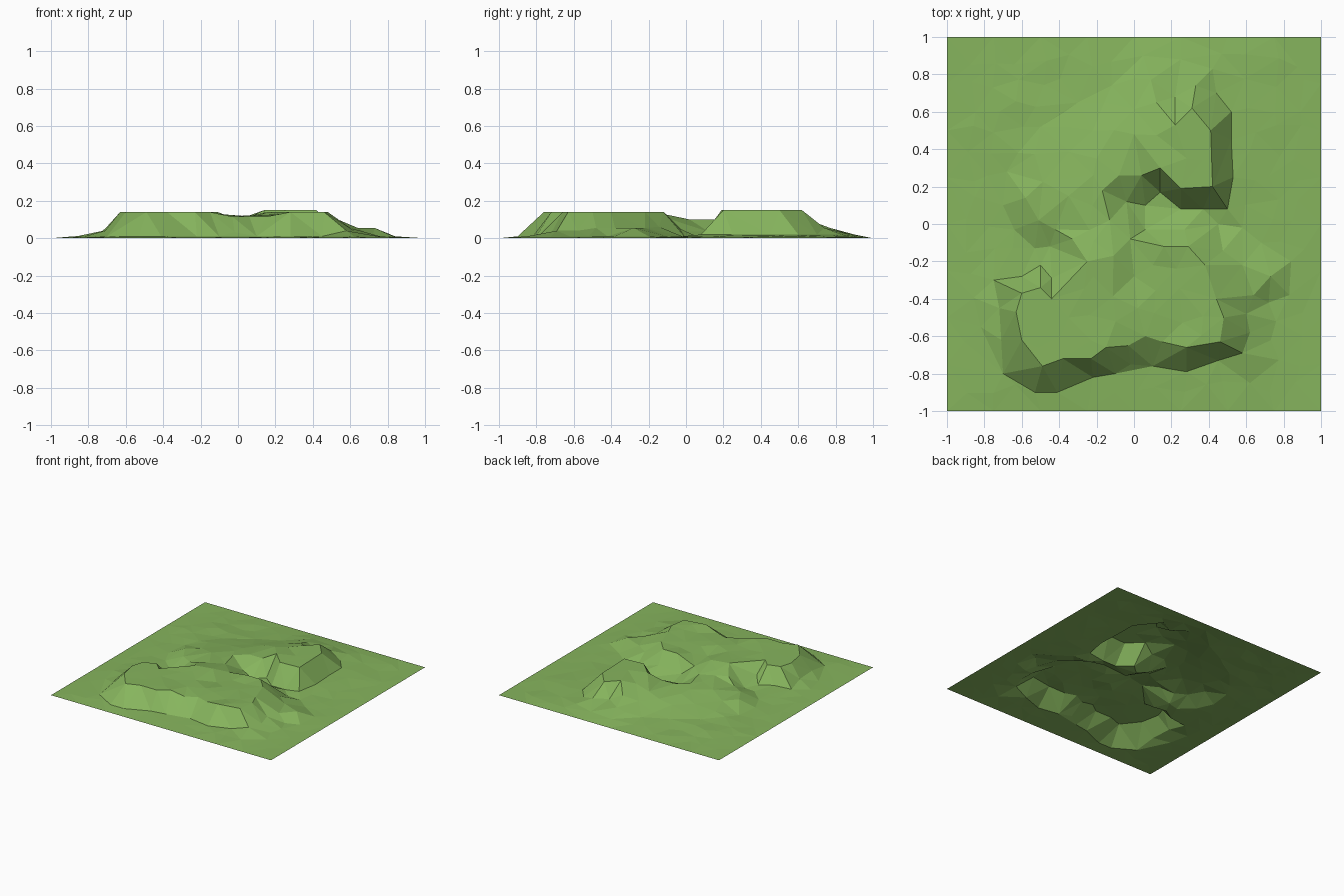
import bpy
import bmesh
import random
from mathutils import Vector, noise
from mathutils.bvhtree import BVHTree
from mathutils.geometry import delaunay_2d_cdt

cube = bpy.data.objects.get("Cube")
if cube:
    bpy.data.objects.remove(cube)

random.seed(4)
UNIT = 0.01          # contour positions are given in hundredths
points, creases = [], []


def contour(height, *pairs, crease=True):
    """Add a line of survey points at one height, joined by a crease."""
    start = len(points)
    points.extend(Vector((x * UNIT, y * UNIT, height)) for x, y in pairs)
    if crease:
        creases.extend((i, i + 1) for i in range(start, len(points) - 1))


def spots(height, *pairs):
    """Add loose survey points at one height."""
    contour(height, *pairs, crease=False)


# front plateau: west rim and south rim, its low middle, then the east rim
contour(0.14, (-50, -34), (-60, -37), (-63, -47), (-60, -62), (-49, -76),
        (-38, -72), (-23, -72), (-15, -66))
contour(0.115, (-3, -65), (6, -60), (15, -63))
contour(0.14, (28, -66), (46, -63), (48, -50), (44, -40), (38, -22),
        (29, -12), (16, -12))
contour(0.14, (-50, -34), (-44, -40), (-25, -20), (-11, -17))
spots(0.12, (10, -22), (2, -45))

# front plateau: foot of the slopes
contour(0.01, (-82, -55), (-70, -80), (-53, -90), (-41, -90), (-22, -82),
        (-10, -80), (10, -76), (28, -79), (45, -73), (62, -85))
spots(0.04, (-72, -45), (-71, -62), (58, -69), (62, -58))
contour(0.055, (60, -48), (64, -38), (73, -28), (58, -22))
contour(0.01, (76, -52), (72, -42), (83, -38), (84, -20), (68, -10),
        (58, -2))

# notch in the north-west side of the front plateau
contour(0.02, (-75, -30), (-60, -28), (-50, -22), (-45, -12))
spots(0.06, (-44, -29))
spots(0.1, (-33, -8))

# gentle western ridge
contour(0.06, (-42, -3), (-51, 2), (-58, 14))
contour(0.01, (-53, -13), (-64, -3), (-70, 10), (-68, 28))
spots(0.085, (-35, 15), (-20, 35))

# hollow between the plateaus, open to the east
contour(0.1, (-2, -8), (-13, 2), (-17, 18), (-8, 26), (4, 26))
spots(0.1, (0, -28))
contour(0.0, (6, 10), (14, 17), (25, 8), (37, 8), (45, 0))
spots(0.035, (6, -3), (-4, 12))
spots(0.05, (27, -3))

# back plateau: rim, notch and northern spur
contour(0.15, (14, 30), (25, 19), (42, 20), (41, 50), (31, 62), (22, 53))
spots(0.1, (12, 65), (0, 48))
spots(0.055, (22, 68), (9, 77), (33, 74), (-22, 50))

# back plateau: foot of the slopes
contour(0.02, (50, 8), (53, 25), (52, 45), (52, 60), (44, 70))
contour(0.02, (42, 83), (25, 88), (5, 90), (-12, 74), (-30, 65), (-50, 52),
        (-62, 38))

# square border of the ground, evenly divided
STEPS = 8
for i in range(STEPS):
    t = 2 * i / STEPS - 1
    points.extend(Vector(p) for p in
                  ((t, -1, 0), (1, t, 0), (-t, 1, 0), (-1, -t, 0)))


def triangulate(pts, edges):
    """Triangulate the points in plan and give each its height back."""
    flat, _, tris, origins, _, _ = delaunay_2d_cdt(
        [p.to_2d() for p in pts], edges, [], 0, 1e-4)
    verts = []
    for co, origin in zip(flat, origins):
        if origin:
            z = pts[origin[0]].z
        else:
            z = min(pts, key=lambda p: (p.to_2d() - co).length).z
        verts.append(Vector((co.x, co.y, z)))
    return verts, tris


# scatter extra points over the broad faces to break them into facets
surface = BVHTree.FromPolygons(*triangulate(points, creases))
GRID = 16
DOWN = Vector((0, 0, -1))
scatter = []
for i in range(1, GRID):
    for j in range(1, GRID):
        x, y = (2 * k / GRID - 1 + random.uniform(-0.035, 0.035)
                for k in (i, j))
        near = min((p.to_2d() - Vector((x, y))).length for p in points)
        hit = surface.ray_cast(Vector((x, y, 1)), DOWN)[0]
        if near > 0.085 and hit:
            ripple = 0.002 if hit.z > 0.1 else 0.007
            z = hit.z + ripple * noise.noise(Vector((x, y, 0)) * 7)
            scatter.append(Vector((x, y, max(0, z))))

verts, tris = triangulate(points + scatter, creases)

# build the terrain sheet with flat facets
mesh = bpy.data.meshes.new("terrain")
mesh.from_pydata(verts, [], tris)
bm = bmesh.new()
bm.from_mesh(mesh)
bmesh.ops.recalc_face_normals(bm, faces=bm.faces)
if sum(f.normal.z for f in bm.faces) < 0:
    bmesh.ops.reverse_faces(bm, faces=bm.faces)
bm.to_mesh(mesh)
bm.free()

terrain = bpy.data.objects.new("terrain", mesh)
bpy.context.collection.objects.link(terrain)

# grass colour
grass = bpy.data.materials.new("grass_green")
grass.use_nodes = True
colour = (0.24, 0.46, 0.11, 1)
grass.diffuse_color = colour
grass.node_tree.nodes["Principled BSDF"].inputs["Base Color"].default_value = colour
mesh.materials.append(grass)
